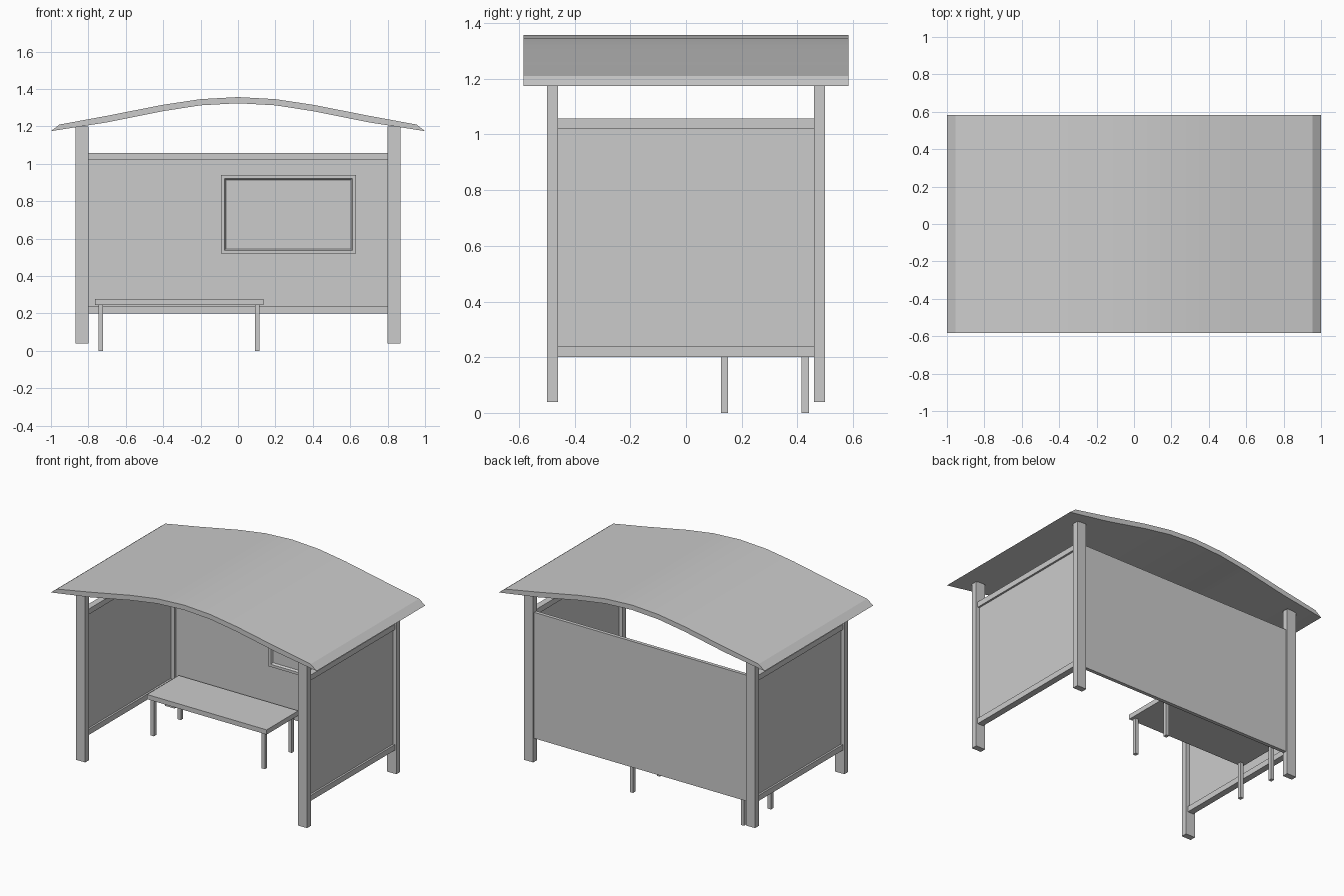
import bpy, bmesh

if "Cube" in bpy.data.objects:
    bpy.data.objects.remove(bpy.data.objects["Cube"])


def finish(name, bm):
    bmesh.ops.recalc_face_normals(bm, faces=bm.faces)
    mesh = bpy.data.meshes.new(name)
    bm.to_mesh(mesh)
    bm.free()
    obj = bpy.data.objects.new(name, mesh)
    bpy.context.collection.objects.link(obj)
    return obj


def box(name, xs, ys, zs):
    """Box from three (min, max) ranges."""
    bm = bmesh.new()
    bmesh.ops.create_cube(bm, size=1)
    for v in bm.verts:
        v.co = [r[0] if c < 0 else r[1] for c, r in zip(v.co, (xs, ys, zs))]
    return finish(name, bm)


def mirrored(side, lo, hi):
    return tuple(sorted((side * lo, side * hi)))


# Curved roof: half profile mirrored, then extruded along y
half = [(0, 1.357), (0.2, 1.346), (0.4, 1.316), (0.7, 1.257), (0.955, 1.21)]
under = [(1.0, 1.175), (0.7, 1.222), (0.4, 1.282), (0.2, 1.313), (0, 1.324)]
right = half + under
profile = right + [(-x, z) for x, z in reversed(right) if x > 0]
bm = bmesh.new()
face = bm.faces.new([bm.verts.new((x, -0.583, z)) for x, z in profile])
ext = bmesh.ops.extrude_face_region(bm, geom=[face])
bmesh.ops.translate(bm, vec=(0, 1.166, 0),
                    verts=[g for g in ext["geom"] if isinstance(g, bmesh.types.BMVert)])
roof = finish("roof", bm)
bpy.context.view_layer.objects.active = roof
roof.select_set(True)
bpy.ops.object.shade_smooth_by_angle(angle=0.4)

rail_heights = {"lower": (0.2, 0.238), "upper": (1.02, 1.057)}

for side, label in ((-1, "left"), (1, "right")):
    # Corner posts
    for depth, place in ((-1, "front"), (1, "back")):
        box(f"{place}_{label}_post", mirrored(side, 0.80, 0.87),
            mirrored(depth, 0.46, 0.50), (0.04, 1.20))
    # Side walls with rails
    box(f"{label}_panel", mirrored(side, 0.828, 0.845), (-0.46, 0.46), (0.22, 1.04))
    for level, zs in rail_heights.items():
        box(f"{label}_{level}_rail", mirrored(side, 0.815, 0.858), (-0.46, 0.46), zs)

# Back wall, rails flush with its rear face
box("back_panel", (-0.80, 0.80), (0.475, 0.489), (0.22, 1.04))
for level, zs in rail_heights.items():
    box(f"back_{level}_rail", (-0.80, 0.80), (0.465, 0.489), zs)

# Display frame with a recessed board, built by repeated insets
bm = bmesh.new()
rings = [((-0.09, 0.63, 0.52, 0.94), 0.476), ((-0.09, 0.63, 0.52, 0.94), 0.455),
         ((-0.072, 0.612, 0.538, 0.922), 0.455), ((-0.064, 0.604, 0.546, 0.914), 0.468)]
loops = [[bm.verts.new((x, y, z)) for x, z in ((a, c), (b, c), (b, d), (a, d))]
         for (a, b, c, d), y in rings]
for l0, l1 in zip(loops, loops[1:]):
    for i in range(4):
        j = (i + 1) % 4
        bm.faces.new((l0[i], l0[j], l1[j], l1[i]))
bm.faces.new(loops[-1])
bm.faces.new(loops[0][::-1])
finish("display_frame", bm)

# Bench
box("seat", (-0.765, 0.135), (0.115, 0.455), (0.245, 0.277))
for lx, label in ((-0.733, "left"), (0.102, "right")):
    for ly, place in ((0.138, "front"), (0.428, "back")):
        box(f"bench_{place}_{label}_leg", (lx - 0.012, lx + 0.012),
            (ly - 0.013, ly + 0.013), (0, 0.245))
